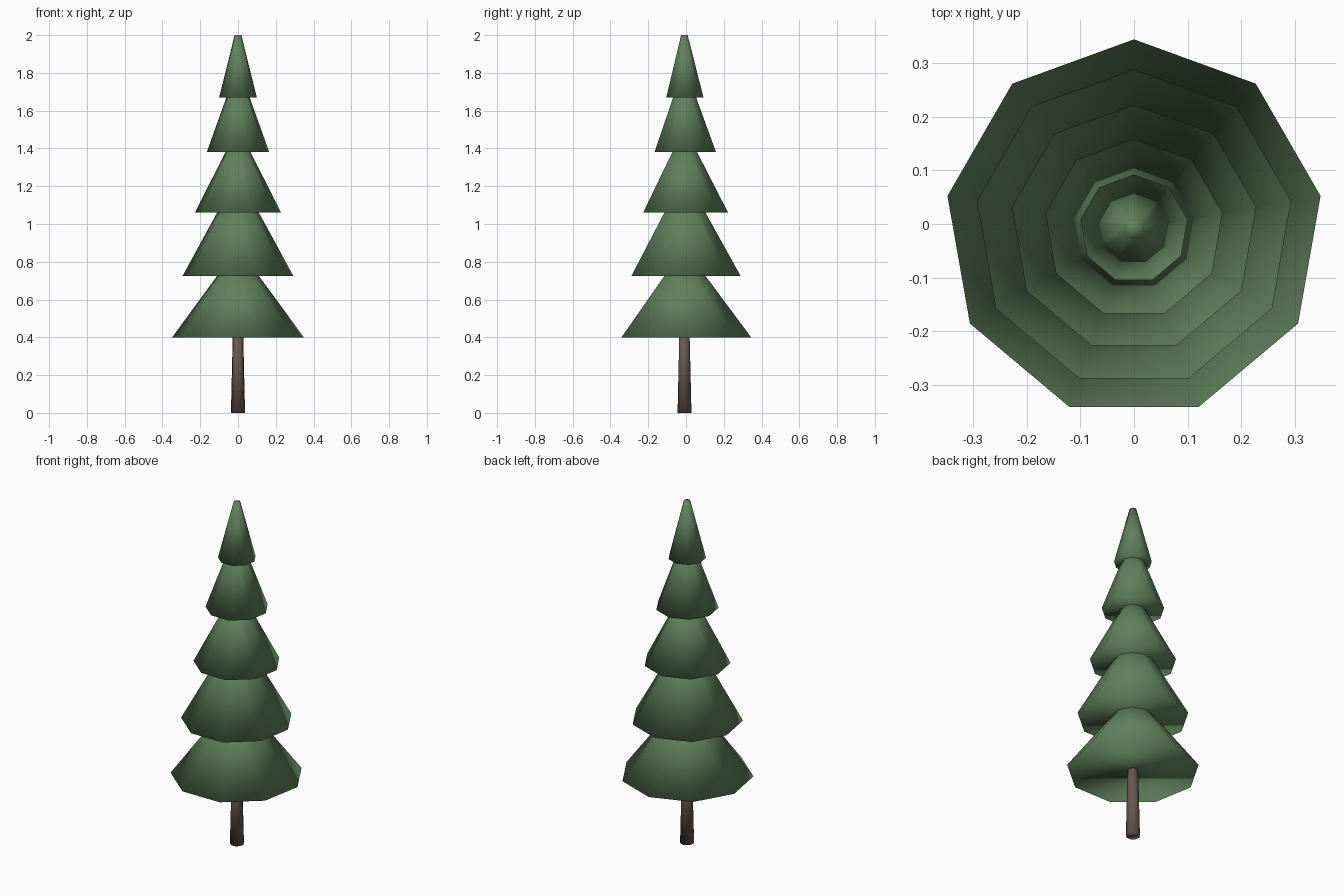
import bpy
import bmesh
from mathutils import Matrix

if "Cube" in bpy.data.objects:
    bpy.data.objects.remove(bpy.data.objects["Cube"], do_unlink=True)

SIDES = 9
CENTRE_Y = -0.009  # balances the odd-sided outline about y = 0


def make_material(name, rgb):
    mat = bpy.data.materials.new(name)
    mat.use_nodes = True
    colour = (*rgb, 1.0)
    mat.diffuse_color = colour
    bsdf = mat.node_tree.nodes["Principled BSDF"]
    bsdf.inputs["Base Color"].default_value = colour
    bsdf.inputs["Roughness"].default_value = 0.9
    return mat


def make_cone(name, z_low, z_high, r_low, r_high, mat):
    """Closed, smooth-shaded tapered cone with one corner towards +y."""
    bm = bmesh.new()
    middle = Matrix.Translation((0, 0, (z_low + z_high) / 2))
    bmesh.ops.create_cone(bm, cap_ends=True, cap_tris=False, segments=SIDES,
                          radius1=r_low, radius2=r_high,
                          depth=z_high - z_low, matrix=middle)
    for face in bm.faces:
        face.smooth = True
    mesh = bpy.data.meshes.new(name)
    bm.to_mesh(mesh)
    bm.free()
    mesh.materials.append(mat)
    obj = bpy.data.objects.new(name, mesh)
    obj.location.y = CENTRE_Y
    bpy.context.collection.objects.link(obj)
    return obj


needle_green = make_material("needle green", (0.115, 0.22, 0.105))
bark_brown = make_material("bark brown", (0.14, 0.10, 0.08))

# Trunk, running up into the lowest tier
make_cone("trunk", 0.0, 0.5, 0.038, 0.026, bark_brown)

# Foliage tiers from bottom to top: base height, top height, base and top radius
tiers = [
    (0.40, 0.79, 0.354, 0.064),
    (0.725, 1.165, 0.298, 0.054),
    (1.06, 1.43, 0.232, 0.042),
    (1.38, 1.76, 0.168, 0.030),
    (1.67, 2.00, 0.1015, 0.018),
]
for number, tier in enumerate(tiers, 1):
    make_cone(f"foliage_tier_{number}", *tier, needle_green)
